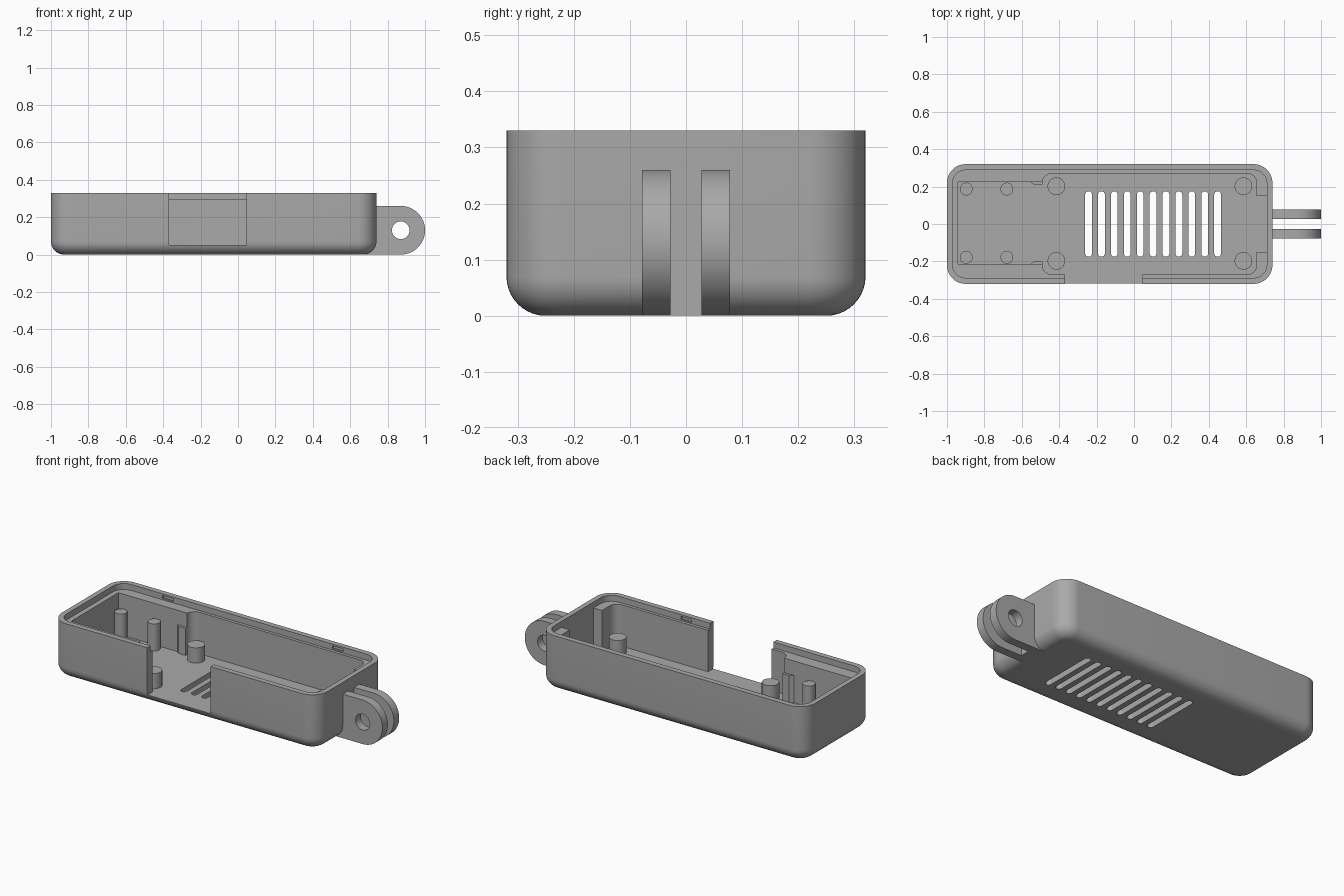
import bpy, bmesh
from math import sin, cos, pi

cube = bpy.data.objects.get("Cube")
if cube:
    bpy.data.objects.remove(cube, do_unlink=True)

plastic = bpy.data.materials.new("grey_plastic")
plastic.use_nodes = True
GREY = (0.4, 0.4, 0.4, 1)
plastic.diffuse_color = GREY
plastic.node_tree.nodes["Principled BSDF"].inputs["Base Color"].default_value = GREY


def loft(name, rings):
    """Skin a stack of equal rings and cap both ends."""
    bm = bmesh.new()
    loops = [[bm.verts.new(p) for p in ring] for ring in rings]
    n = len(loops[0])
    for a, b in zip(loops, loops[1:]):
        for i in range(n):
            j = (i + 1) % n
            bm.faces.new((a[i], a[j], b[j], b[i]))
    bm.faces.new(loops[0])
    bm.faces.new(loops[-1])
    bmesh.ops.recalc_face_normals(bm, faces=bm.faces[:])
    mesh = bpy.data.meshes.new(name)
    bm.to_mesh(mesh)
    bm.free()
    mesh.materials.append(plastic)
    obj = bpy.data.objects.new(name, mesh)
    bpy.context.collection.objects.link(obj)
    return obj


def rounded(x0, x1, y0, y1, r, z, steps=12):
    """Outline of a rounded rectangle at height z."""
    corners = [(x1 - r, y1 - r), (x0 + r, y1 - r), (x0 + r, y0 + r), (x1 - r, y0 + r)]
    pts = []
    for k, (cx, cy) in enumerate(corners):
        for i in range(steps + 1):
            a = (k + i / steps) * pi / 2
            pts.append((cx + r * cos(a), cy + r * sin(a), z))
    return pts


def rounded_prism(name, x0, x1, y0, y1, r, z0, z1):
    return loft(name, [rounded(x0, x1, y0, y1, r, z) for z in (z0, z1)])


def box(name, x0, x1, y0, y1, z0, z1):
    return loft(name, [[(x0, y0, z), (x1, y0, z), (x1, y1, z), (x0, y1, z)] for z in (z0, z1)])


def cylinder(name, x, y, r, z0, z1, n=40):
    return loft(name, [[(x + r * cos(2 * pi * i / n), y + r * sin(2 * pi * i / n), z)
                        for i in range(n)] for z in (z0, z1)])


def cut(target, cutter):
    mod = target.modifiers.new("cut", 'BOOLEAN')
    mod.operation = 'DIFFERENCE'
    mod.solver = 'EXACT'
    mod.object = cutter
    bpy.context.view_layer.objects.active = target
    bpy.ops.object.modifier_apply(modifier=mod.name)
    bpy.data.objects.remove(cutter, do_unlink=True)


# Outer shell with a rounded bottom edge
FILLET, TOP, FLOOR, LEDGE = 0.07, 0.33, 0.05, 0.295
rings = []
for i in range(11):
    a = i / 10 * pi / 2
    d = FILLET * (1 - sin(a))
    rings.append(rounded(-1 + d, 0.74 - d, -0.32 + d, 0.32 - d, 0.1 - d, FILLET * (1 - cos(a))))
rings.append(rounded(-1, 0.74, -0.32, 0.32, 0.1, TOP))
case = loft("case", rings)

# Lid ledge, main bay, narrow bay, end recess and side opening
cut(case, rounded_prism("c", -0.97, 0.71, -0.288, 0.288, 0.07, LEDGE, 0.5))
cut(case, rounded_prism("c", -0.49, 0.655, -0.27, 0.27, 0.05, FLOOR, 0.5))
cut(case, box("c", -0.94, -0.42, -0.215, 0.225, FLOOR, 0.5))
cut(case, box("c", 0.5, 0.71, -0.15, 0.15, FLOOR, 0.5))
cut(case, box("c", -0.37, 0.045, -0.5, -0.2, FLOOR, 0.5))

# Snap recesses in the lip
for x, y in ((-0.66, 0.288), (0.45, 0.288), (0.2, -0.288)):
    cut(case, box("c", x - 0.035, x + 0.035, y - 0.01, y + 0.01, 0.302, 0.32))

# Vent slots
for i in range(11):
    x = -0.243 + 0.069 * i
    cut(case, rounded_prism("c", x - 0.018, x + 0.018, -0.175, 0.175, 0.0179, -0.1, 0.1))

parts = [case]

# Standing posts
for y in (-0.178, 0.187):
    for x in (-0.897, -0.68):
        parts.append(cylinder("small_post", x, y, 0.034, 0.04, 0.21))
for y in (-0.197, 0.202):
    for x in (-0.415, 0.585):
        parts.append(cylinder("large_post", x, y, 0.047, 0.04, 0.14))

# Retaining tabs beside the narrow bay, with a tapered end
for s, y in ((1, 0.225), (-1, -0.215)):
    outline = [(-0.555, y + s * 0.01), (-0.555, y), (-0.535, y - s * 0.015),
               (-0.49, y - s * 0.015), (-0.49, y + s * 0.01)]
    parts.append(loft("tab", [[(px, py, z) for px, py in outline] for z in (0.04, 0.21)]))

# Hinge lugs with a pin hole
R, CX = 0.13, 0.87
for y0 in (-0.078, 0.028):
    arc = [(CX + R * cos(a), R + R * sin(a)) for a in (-pi / 2 + pi * i / 32 for i in range(33))]
    outline = [(0.725, 2 * R), (0.725, 0)] + arc
    lug = loft("hinge_lug", [[(x, y, z) for x, z in outline] for y in (y0, y0 + 0.05)])
    hole = [(CX + 0.047 * cos(a), R + 0.047 * sin(a)) for a in (2 * pi * i / 40 for i in range(40))]
    cut(lug, loft("c", [[(x, y, z) for x, z in hole] for y in (-0.2, 0.2)]))
    parts.append(lug)
parts.append(box("hinge_base", 0.67, 0.7405, -0.078, 0.078, 0, 2 * R))
# Keep the hinge base clear of the end recess
cut(parts[-1], box("c", 0.5, 0.715, -0.15, 0.15, FLOOR, 0.5))

# Smooth curves, sharp corners
for obj in bpy.context.view_layer.objects:
    obj.select_set(obj in parts)
bpy.context.view_layer.objects.active = case
bpy.ops.object.shade_smooth_by_angle(angle=pi / 6)
